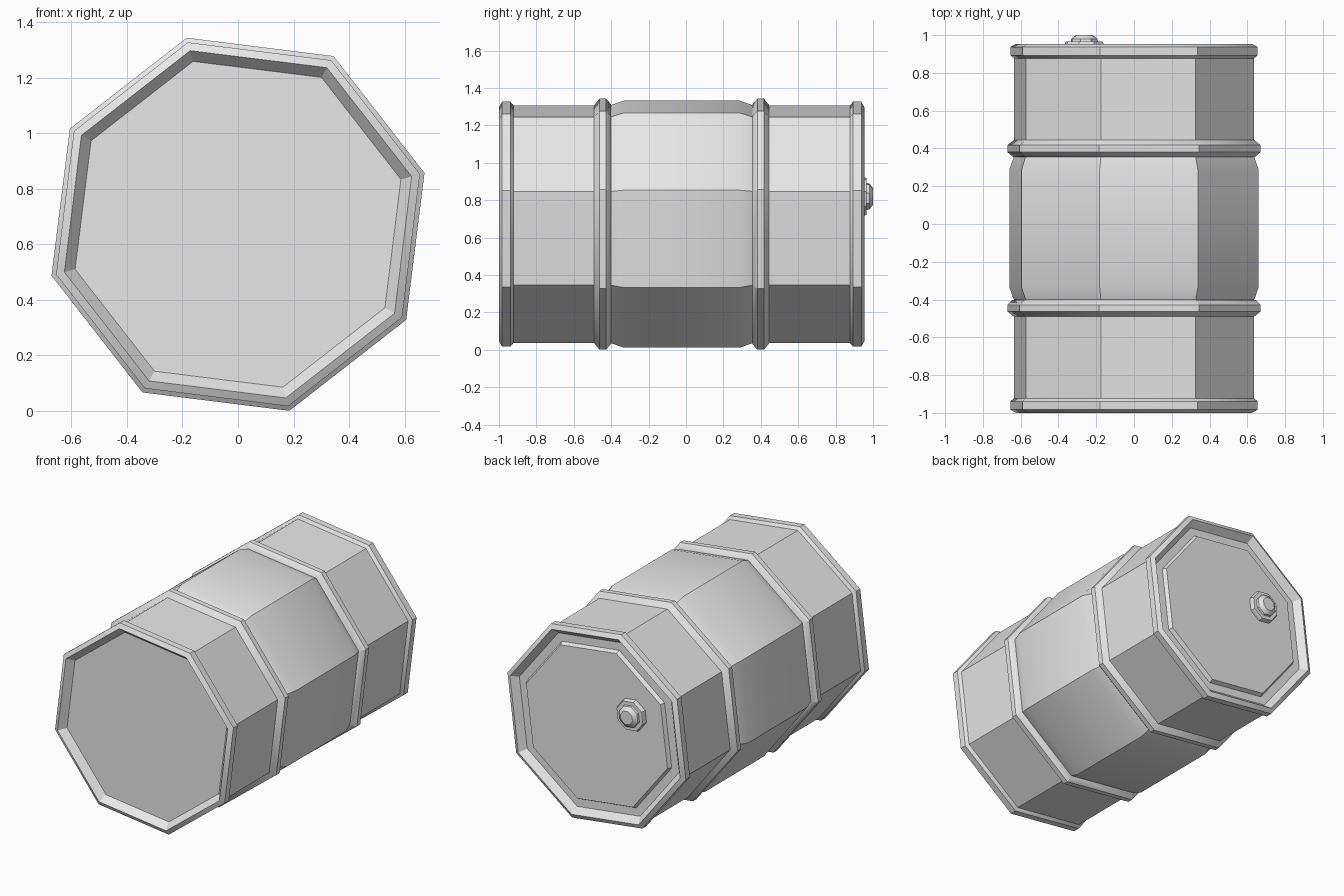
import bpy
from math import sin, cos, radians

if "Cube" in bpy.data.objects:
    bpy.data.objects.remove(bpy.data.objects["Cube"], do_unlink=True)

SIDES = 8
MID_Y = -0.023      # lengthwise middle of the drum
AXIS_Z = 0.672      # height of the drum axis

steel = bpy.data.materials.new("grey steel")
steel.use_nodes = True
GREY = (0.8, 0.8, 0.8, 1)
steel.diffuse_color = GREY
steel.node_tree.nodes["Principled BSDF"].inputs["Base Color"].default_value = GREY


def lathe(name, profile, x=0.0, z=AXIS_Z, turn=15.4, caps=(True, True)):
    """Turn a (y, radius) profile, front to back, around a lengthwise axis."""
    verts, faces = [], []
    for y, r in profile:
        for i in range(SIDES):
            a = radians(turn + 360 * i / SIDES)
            verts.append((x + r * cos(a), y, z + r * sin(a)))
    for k in range(len(profile) - 1):
        for i in range(SIDES):
            j = (i + 1) % SIDES
            a, b = k * SIDES, (k + 1) * SIDES
            faces.append((a + i, b + i, b + j, a + j))
    if caps[0]:
        faces.append(tuple(range(SIDES)))
    if caps[1]:
        last = (len(profile) - 1) * SIDES
        faces.append(tuple(last + i for i in reversed(range(SIDES))))
    mesh = bpy.data.meshes.new(name)
    mesh.from_pydata(verts, [], faces)
    mesh.materials.append(steel)
    obj = bpy.data.objects.new(name, mesh)
    bpy.context.collection.objects.link(obj)
    bpy.ops.object.select_all(action="DESELECT")
    obj.select_set(True)
    bpy.context.view_layer.objects.active = obj
    bpy.ops.object.shade_smooth_by_angle(angle=radians(30))
    return obj


# Outer wall, from the middle outwards: bulge, hoop, plain wall, end rim
half = [
    (0.31, 0.685), (0.378, 0.660),
    (0.380, 0.668), (0.405, 0.696), (0.440, 0.696), (0.468, 0.659),
    (0.900, 0.659), (0.916, 0.679), (0.960, 0.679), (0.977, 0.648),
]
front_half = [(MID_Y - d, r) for d, r in reversed(half)]
back_half = [(MID_Y + d, r) for d, r in half]

# Recessed ends, the back one with a raised lid
front_recess = [(-0.955, 0.608)]
back_recess = [(0.91, 0.608), (0.91, 0.552), (0.935, 0.538)]
lathe("drum_body", front_recess + front_half + back_half + back_recess)

# Bung on the back lid
BUNG = dict(x=-0.263, z=0.82)
lathe("bung_flange", [(0.93, 0.106), (0.955, 0.106), (0.966, 0.100)], **BUNG)
lathe("bung_cap", [(0.96, 0.076), (0.980, 0.072), (1.0, 0.046)], **BUNG)
